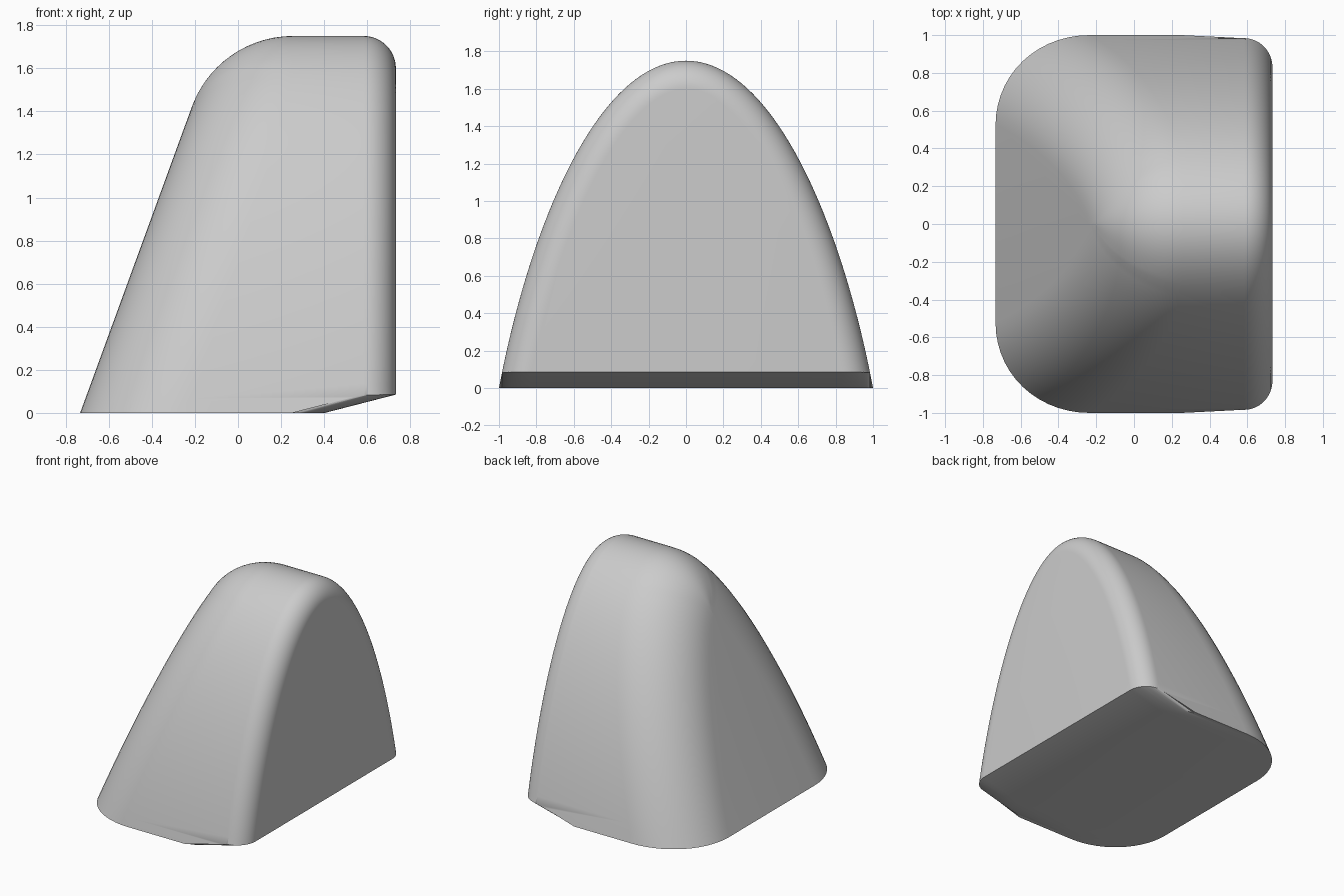
import bpy, bmesh, math
from mathutils import Vector

if "Cube" in bpy.data.objects:
    bpy.data.objects.remove(bpy.data.objects["Cube"], do_unlink=True)

HALF_X = 0.733      # half the length
TOP = 1.75          # crown height
LEAN = 0.365        # x per z of the sloping end
SMALL_R, BIG_R = 0.15, 0.5
STEPS = 14


def add_object(name, bm):
    bmesh.ops.recalc_face_normals(bm, faces=bm.faces)
    mesh = bpy.data.meshes.new(name)
    bm.to_mesh(mesh)
    bm.free()
    obj = bpy.data.objects.new(name, mesh)
    bpy.context.collection.objects.link(obj)
    return obj


def loft(name, rings):
    """Skin closed rings of equal length and cap both ends."""
    bm = bmesh.new()
    rows = [[bm.verts.new(p) for p in ring] for ring in rings]
    for a, b in zip(rows, rows[1:]):
        for i in range(len(a)):
            j = (i + 1) % len(a)
            bm.faces.new((a[i], a[j], b[j], b[i]))
    bm.faces.new(rows[0])
    bm.faces.new(rows[-1])
    bmesh.ops.remove_doubles(bm, verts=bm.verts, dist=0.0005)
    return add_object(name, bm)


def arch_half(n=40):
    """Points and inward normals of half the arch, as (y, z), from foot to crown."""
    p = [Vector(c) for c in ((1, 0), (0.83, 0.9), (0.46, TOP), (0, TOP))]
    out = []
    for i in range(n + 1):
        t, s = i / n, 1 - i / n
        pos = s**3 * p[0] + 3*s*s*t * p[1] + 3*s*t*t * p[2] + t**3 * p[3]
        d = (s*s * (p[1]-p[0]) + 2*s*t * (p[2]-p[1]) + t*t * (p[3]-p[2])).normalized()
        out.append((pos, Vector((-d.y, d.x))))
    # run the foot on below the ground, to be trimmed later
    foot = p[0] - (p[1] - p[0]).normalized() * 0.5
    return [(foot, out[0][1])] + out


def section(pos, nrm):
    """One lengthwise strip from the sloping end to the upright end."""
    slope = math.atan(LEAN)
    end_n = Vector((-math.cos(slope), 0, math.sin(slope)))
    c = pos + nrm * BIG_R
    if c.x < 0 or pos.x < 1e-6:
        c = Vector((0, TOP - BIG_R))
    cx = -HALF_X + LEAN * c.y + BIG_R / math.cos(slope)
    centre = Vector((cx, c.x, c.y))
    outer = Vector((cx, pos.x, pos.y)) - centre
    strip = []
    for k in range(STEPS + 1):
        f = k / STEPS
        direction = end_n.slerp(outer.normalized(), f)
        strip.append(centre + direction * (BIG_R * (1 - f) + outer.length * f))
    for k in range(STEPS + 1):
        a = math.pi / 2 * k / STEPS
        q = pos + nrm * SMALL_R * (1 - math.cos(a))
        strip.append(Vector((HALF_X - SMALL_R + SMALL_R * math.sin(a), q.x, q.y)))
    return strip


# rounded body, mirrored about the crown
half = [section(*s) for s in arch_half()]
mirror = [[Vector((p.x, -p.y, p.z)) for p in s] for s in reversed(half[:-1])]
strips = half + mirror
body = loft("rounded_arch_body", list(zip(*strips)))

# underside trimmer: flat ground with a ramp rising to the upright end
RISE, RUN, STRAIGHT, BOTTOM = 0.085, 0.33, 0.835, -1
ys = [STRAIGHT + SMALL_R * math.sin(math.pi / 2 * k / 10) for k in range(11)] + [1.5]
rings = []
for y in [-v for v in reversed(ys)] + ys:
    over = min(max(abs(y) - STRAIGHT, 0), SMALL_R)
    x = HALF_X - RUN - SMALL_R + math.sqrt(max(SMALL_R**2 - over**2, 0))
    rings.append([Vector((a, y, b)) for a, b in (
        (-2, BOTTOM), (-2, 0), (x, 0), (x + RUN, RISE), (2, RISE), (2, BOTTOM))])
trimmer = loft("underside_trimmer", rings)
trimmer.hide_render = True

cut = body.modifiers.new("trim_underside", "BOOLEAN")
cut.operation = "DIFFERENCE"
cut.solver = "EXACT"
cut.object = trimmer
bpy.ops.object.select_all(action="DESELECT")
bpy.context.view_layer.objects.active = body
body.select_set(True)
bpy.ops.object.modifier_apply(modifier=cut.name)
bpy.data.objects.remove(trimmer, do_unlink=True)

# plain grey finish
grey = bpy.data.materials.new("light_grey")
grey.use_nodes = True
colour = (0.6, 0.6, 0.6, 1)
grey.diffuse_color = colour
grey.node_tree.nodes["Principled BSDF"].inputs["Base Color"].default_value = colour
body.data.materials.clear()
body.data.materials.append(grey)
bpy.ops.object.shade_smooth_by_angle(angle=math.radians(30))
